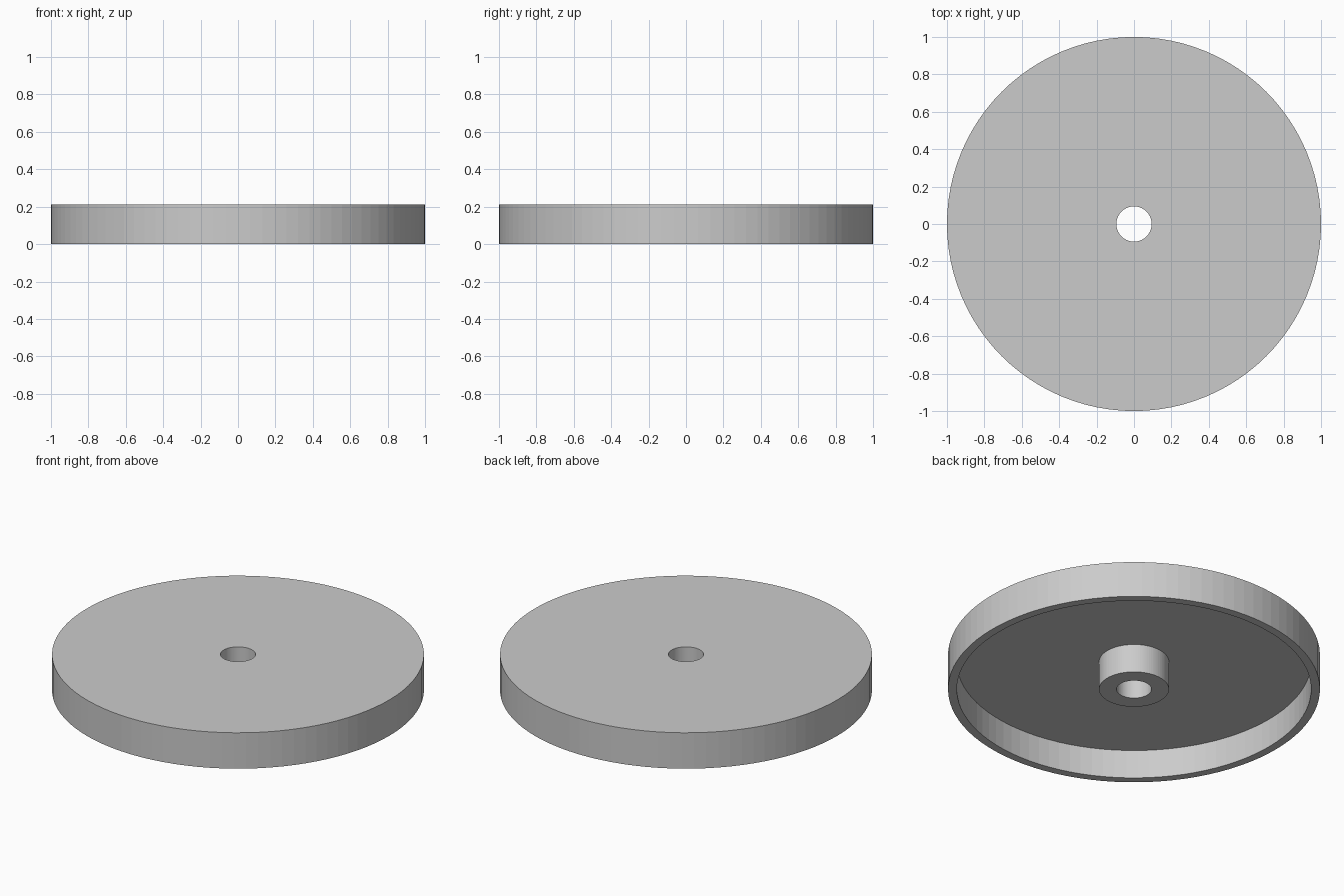
import bpy
import bmesh
from math import cos, sin, tau

SEGMENTS = 96

cube = bpy.data.objects.get("Cube")
if cube:
    bpy.data.objects.remove(cube, do_unlink=True)

# Single grey material
grey = bpy.data.materials.new("light grey")
grey.use_nodes = True
color = (0.6, 0.6, 0.6, 1)
grey.diffuse_color = color
grey.node_tree.nodes["Principled BSDF"].inputs["Base Color"].default_value = color


def lathe(name, profile):
    """Revolve a closed (radius, height) profile around the z axis."""
    bm = bmesh.new()
    rings = [[bm.verts.new((r * cos(tau * i / SEGMENTS), r * sin(tau * i / SEGMENTS), z))
              for r, z in profile] for i in range(SEGMENTS)]
    count = len(profile)
    for i, ring in enumerate(rings):
        following = rings[(i + 1) % SEGMENTS]
        for j in range(count):
            k = (j + 1) % count
            bm.faces.new((ring[j], following[j], following[k], ring[k]))
    bmesh.ops.recalc_face_normals(bm, faces=bm.faces)
    mesh = bpy.data.meshes.new(name)
    bm.to_mesh(mesh)
    bm.free()
    mesh.materials.append(grey)
    obj = bpy.data.objects.new(name, mesh)
    bpy.context.collection.objects.link(obj)
    return obj


HEIGHT = 0.213
FLOOR = 0.17      # underside of the top plate
RADIUS = 1.0
RIM_INNER = 0.953
HUB = 0.188
BORE = 0.094

# Hollow cap: top plate, outer rim and central bored hub in one cross-section
lathe("hollow_disc_with_hub", [
    (BORE, 0), (HUB, 0), (HUB, FLOOR), (RIM_INNER, FLOOR),
    (RIM_INNER, 0), (RADIUS, 0), (RADIUS, HEIGHT), (BORE, HEIGHT),
])
